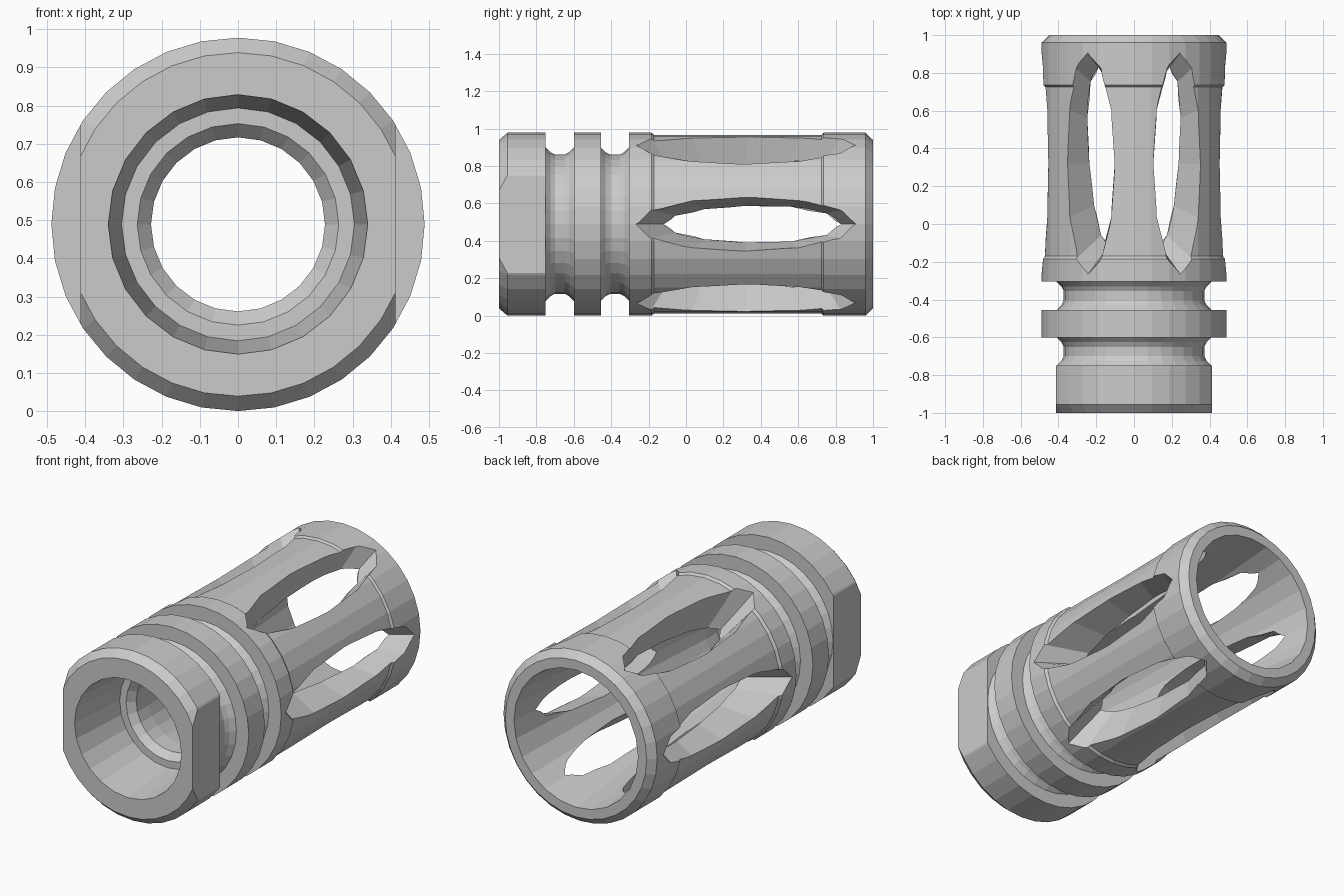
import bpy, bmesh, math
from mathutils import Matrix, Vector

if "Cube" in bpy.data.objects:
    bpy.data.objects.remove(bpy.data.objects["Cube"], do_unlink=True)

R = 0.489            # outer radius, also the height of the axis
AXIS = Vector((0, 0, R))

steel = bpy.data.materials.new("grey steel")
steel.use_nodes = True
colour = (0.6, 0.6, 0.6, 1)
steel.diffuse_color = colour
steel.node_tree.nodes["Principled BSDF"].inputs["Base Color"].default_value = colour


def make_object(name, bm):
    bmesh.ops.recalc_face_normals(bm, faces=bm.faces)
    mesh = bpy.data.meshes.new(name)
    bm.to_mesh(mesh)
    bm.free()
    mesh.materials.append(steel)
    obj = bpy.data.objects.new(name, mesh)
    bpy.context.collection.objects.link(obj)
    return obj


def loft(bm, rings):
    """Skin a list of point rings into a closed solid."""
    loops = [[bm.verts.new(p) for p in ring] for ring in rings]
    n = len(loops[0])
    for a, b in zip(loops, loops[1:]):
        for i in range(n):
            j = (i + 1) % n
            bm.faces.new((a[i], a[j], b[j], b[i]))
    bm.faces.new(loops[0])
    bm.faces.new(loops[-1])


def lathe(name, profile, sides):
    """Turn (radius, y) points around the long axis."""
    bm = bmesh.new()
    turn = [math.tau * i / sides for i in range(sides)]
    loft(bm, [[AXIS + Vector((r * math.sin(a), y, r * math.cos(a))) for a in turn]
              for r, y in profile])
    return make_object(name, bm)


def subtract(body, cutter):
    cutter.hide_render = True
    mod = body.modifiers.new(cutter.name, "BOOLEAN")
    mod.operation = "DIFFERENCE"
    mod.solver = "EXACT"
    mod.object = cutter


# Outer body: chamfered ends, two rounded grooves and a shallow waist
def groove(y):
    return [(R, y), (0.41, y), (0.385, y + 0.025), (0.372, y + 0.05),
            (0.372, y + 0.1), (0.385, y + 0.125), (0.41, y + 0.15), (R, y + 0.15)]


profile = [(0.45, -1), (R, -0.955)] + groove(-0.75) + groove(-0.455)
profile += [(R, -0.185), (0.478, -0.17), (0.478, 0.725), (R, 0.735), (R, 0.96), (0.45, 1)]
body = lathe("muzzle_body", profile, 32)

# Bore: tapered socket in front, stepped throat, widening cone behind
bore = lathe("bore_cutter", [(0.341, -1.01), (0.34, -1), (0.305, -0.64), (0.264, -0.64),
                             (0.228, -0.6), (0.228, -0.5), (0.395, 1), (0.396, 1.01)], 24)
subtract(body, bore)

# Wrench flats on both sides of the front collar
bm = bmesh.new()
for side in (-1, 1):
    place = Matrix.Translation((side * 0.512, -0.9, R)) @ Matrix.Diagonal((0.2, 0.4, 1.2, 1))
    bmesh.ops.create_cube(bm, size=1, matrix=place)
subtract(body, make_object("flat_cutter", bm))


# Six elongated slots, narrowing towards the axis
def slot_ring(r):
    half_length = 0.58 + 0.68 * (r - 0.478)
    half_width = 0.145 + 0.3 * (r - 0.457)
    turn = [math.tau * i / 12 for i in range(12)]
    return [Vector((r, 0.32 + half_length * math.cos(a), half_width * math.sin(a))) for a in turn]


bm = bmesh.new()
for k in range(6):
    spin = Matrix.Rotation(k * math.pi / 3, 3, "Y")
    loft(bm, [[AXIS + spin @ p for p in slot_ring(r)] for r in (0.19, 0.6)])
subtract(body, make_object("slot_cutter", bm))

# Apply the cuts and remove the cutters
bpy.context.view_layer.update()
cut_mesh = bpy.data.meshes.new_from_object(
    body.evaluated_get(bpy.context.evaluated_depsgraph_get()))
body.modifiers.clear()
body.data = cut_mesh
for obj in [o for o in bpy.data.objects if o.name.endswith("_cutter")]:
    bpy.data.objects.remove(obj, do_unlink=True)
